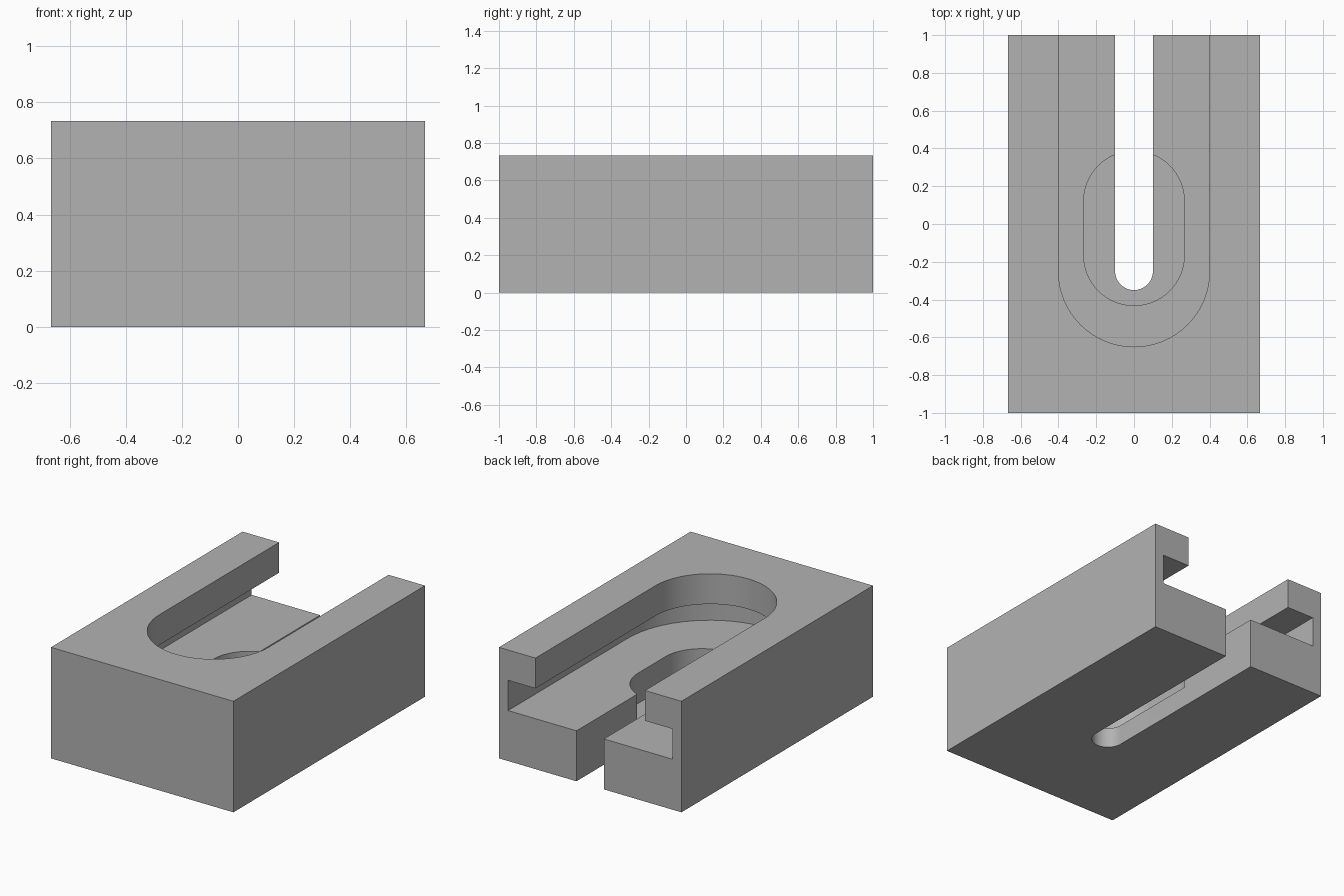
import bpy
import bmesh
from math import sin, cos, pi, radians

cube = bpy.data.objects.get("Cube")
if cube:
    bpy.data.objects.remove(cube, do_unlink=True)

# One plain grey for the whole block
grey = bpy.data.materials.new("plain grey")
grey.use_nodes = True
colour = (0.448, 0.448, 0.448, 1)
grey.diffuse_color = colour
grey.node_tree.nodes["Principled BSDF"].inputs["Base Color"].default_value = colour

UNIT = 2 / 15          # size step of the part
SLOT_Y = -0.25         # centre of the rounded slot ends
OUT = 1.2              # cutters run out past the open back


def prism(name, outline, z0, z1):
    """Upright solid with the given counter-clockwise outline."""
    bm = bmesh.new()
    base = bm.faces.new([bm.verts.new((x, y, z0)) for x, y in outline])
    top = bmesh.ops.extrude_face_region(bm, geom=[base])["geom"]
    verts = [v for v in top if isinstance(v, bmesh.types.BMVert)]
    bmesh.ops.translate(bm, verts=verts, vec=(0, 0, z1 - z0))
    bmesh.ops.recalc_face_normals(bm, faces=bm.faces)
    mesh = bpy.data.meshes.new(name)
    bm.to_mesh(mesh)
    bm.free()
    mesh.materials.append(grey)
    obj = bpy.data.objects.new(name, mesh)
    bpy.context.collection.objects.link(obj)
    return obj


def arc(r, cy, start, steps=32):
    return [(r * cos(start + pi * i / steps), cy + r * sin(start + pi * i / steps))
            for i in range(steps + 1)]


def open_slot(r):
    """Round at the front, open at the back."""
    return arc(r, SLOT_Y, pi) + [(r, OUT), (-r, OUT)]


# Solid block
w = 5 * UNIT
block = prism("slotted_block", [(-w, -1), (w, -1), (w, 1), (-w, 1)], 0, 5.5 * UNIT)

# Lip opening, wide undercut, round-ended pocket and narrow through slot
mid = 3.2 * UNIT
pocket = arc(2 * UNIT, -0.165, pi) + arc(2 * UNIT, 0.12, 0)
cutters = [
    prism("lip_cutter", open_slot(3 * UNIT), mid, 1),
    prism("undercut_cutter", open_slot(4.5 * UNIT), 2.5 * UNIT, 4 * UNIT),
    prism("pocket_cutter", pocket, UNIT, mid),
    prism("through_slot_cutter", open_slot(0.75 * UNIT), -0.1, mid + 0.02),
]

bpy.ops.object.select_all(action='DESELECT')
block.select_set(True)
bpy.context.view_layer.objects.active = block
for cutter in cutters:
    cutter.hide_render = True
    mod = block.modifiers.new(cutter.name, 'BOOLEAN')
    mod.operation = 'DIFFERENCE'
    mod.solver = 'EXACT'
    mod.object = cutter
    bpy.ops.object.modifier_apply(modifier=mod.name)
    bpy.data.objects.remove(cutter, do_unlink=True)

# Round walls smooth, corners sharp
bpy.ops.object.shade_smooth_by_angle(angle=radians(30))
